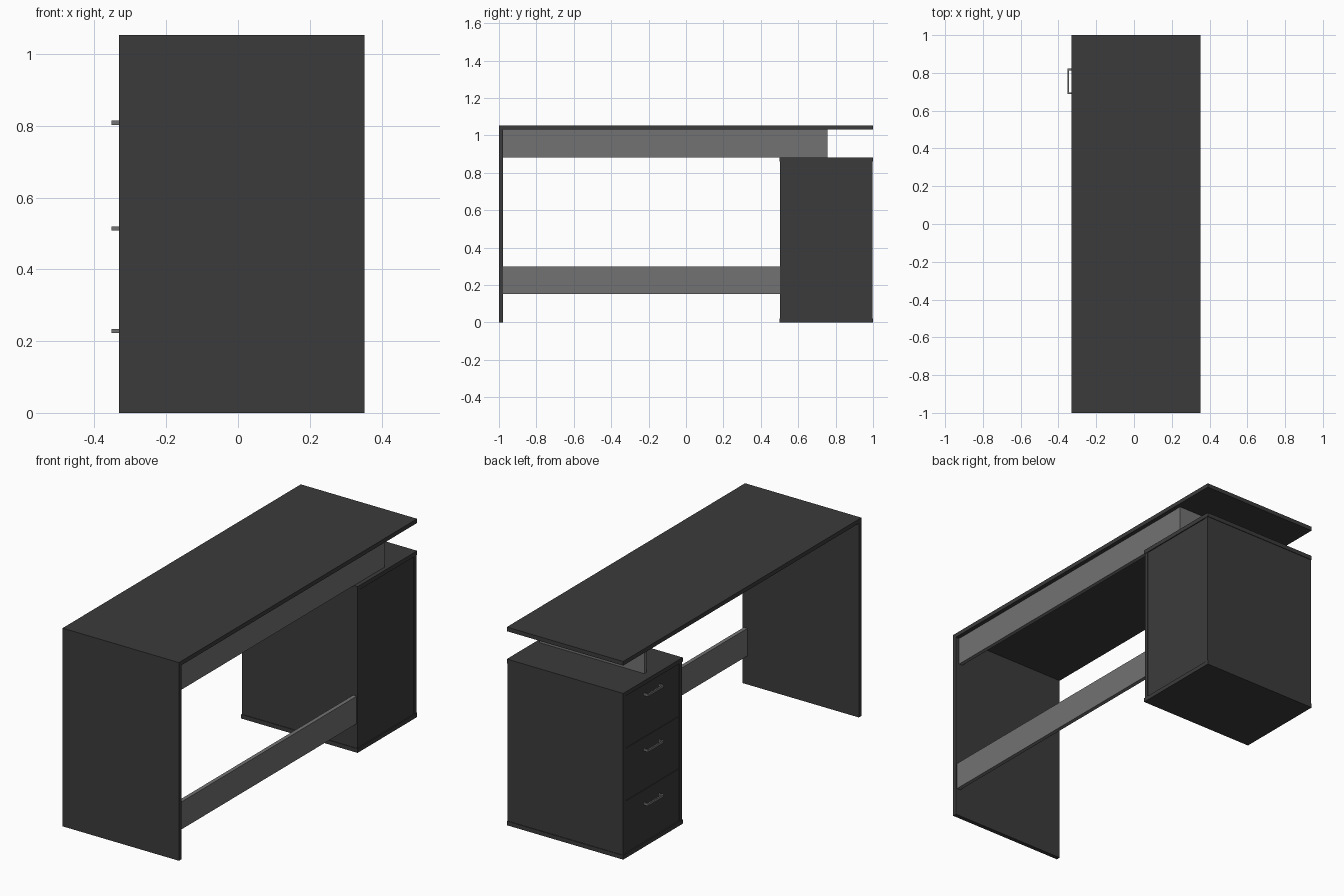
import bpy
import bmesh

if "Cube" in bpy.data.objects:
    bpy.data.objects.remove(bpy.data.objects["Cube"])


def material(name, v):
    m = bpy.data.materials.new(name)
    m.diffuse_color = (v, v, v, 1)
    m.use_nodes = True
    m.node_tree.nodes["Principled BSDF"].inputs["Base Color"].default_value = m.diffuse_color
    return m


DARK = material("charcoal board", 0.044)
GREY = material("grey metal", 0.17)


def boxes(name, mat, *ranges):
    """One object made of axis-aligned boxes, each (x0, x1, y0, y1, z0, z1)."""
    bm = bmesh.new()
    for x0, x1, y0, y1, z0, z1 in ranges:
        for v in bmesh.ops.create_cube(bm, size=1)["verts"]:
            v.co = (x1 if v.co.x > 0 else x0,
                    y1 if v.co.y > 0 else y0,
                    z1 if v.co.z > 0 else z0)
    me = bpy.data.meshes.new(name)
    bm.to_mesh(me)
    bm.free()
    me.materials.append(mat)
    ob = bpy.data.objects.new(name, me)
    bpy.context.scene.collection.objects.link(ob)
    return ob


XL, XR = -0.331, 0.353   # board depth range
T = 0.022                # board thickness
CAB = 0.883              # cabinet height
TOP = 1.053              # desk height

# desktop and slab leg
boxes("desktop", DARK, (XL, XR, -1, 1, TOP - T, TOP))
boxes("slab_leg", DARK, (XL, XR, -1, -1 + T, 0, TOP - T))

# rails and the spacer plate holding the top above the cabinet
boxes("upper_rail", GREY, (0.31, 0.331, -1 + T, 0.739, CAB, TOP - T))
boxes("spacer_plate", GREY, (-0.285, 0.332, 0.739, 0.757, CAB, TOP - T))
boxes("lower_rail", GREY, (0.324, 0.345, -1 + T, 0.503, 0.152, 0.298))

# cabinet shell: slabs stand slightly proud of the sides
boxes("cabinet_top", DARK, (XL, XR, 0.5, 1, CAB - T, CAB))
boxes("cabinet_bottom", DARK, (XL, XR, 0.5, 1, 0, T))
for name, y in (("cabinet_inner_side", 0.503), ("cabinet_outer_side", 0.997 - T)):
    boxes(name, DARK, (XL + 0.002, XR - 0.002, y, y + T, T, CAB - T))
boxes("cabinet_back", DARK, (XR - 0.02, XR - 0.005, 0.503 + T, 0.997 - T, T, CAB - T))

# three drawers with bracket handles
Z0, H = T + 0.002, (CAB - 2 * T - 0.002) / 3
for i, hz in enumerate((0.228, 0.514, 0.809)):
    z = Z0 + i * H
    boxes(f"drawer_{i + 1}", DARK,
          (XL + 0.004, XL + 0.024, 0.527, 0.973, z, z + H - 0.003))
    a, b, xo = 0.688, 0.822, -0.353
    lo, hi = hz - 0.006, hz + 0.006
    boxes(f"drawer_handle_{i + 1}", GREY,
          (xo, xo + 0.008, a, b, lo, hi),
          (xo + 0.008, XL + 0.005, a, a + 0.009, lo, hi),
          (xo + 0.008, XL + 0.005, b - 0.009, b, lo, hi))
